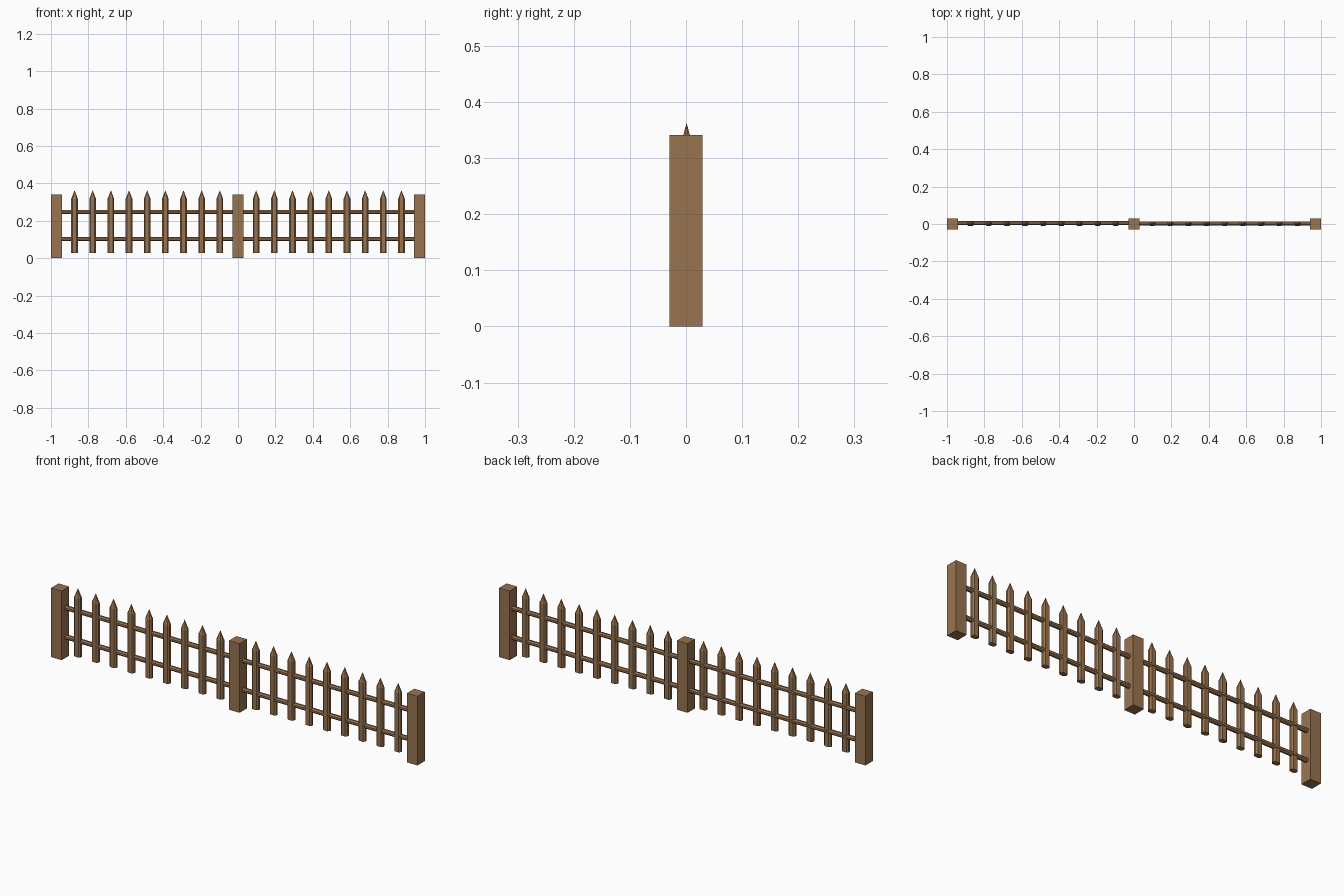
import bpy, bmesh, math

if "Cube" in bpy.data.objects:
    bpy.data.objects.remove(bpy.data.objects["Cube"])

wood = bpy.data.materials.new("brown_wood")
wood.diffuse_color = (0.32, 0.175, 0.08, 1)
wood.use_nodes = True
wood.node_tree.nodes["Principled BSDF"].inputs["Base Color"].default_value = wood.diffuse_color


def make(name, bm):
    bmesh.ops.recalc_face_normals(bm, faces=bm.faces)
    me = bpy.data.meshes.new(name)
    bm.to_mesh(me)
    bm.free()
    me.materials.append(wood)
    ob = bpy.data.objects.new(name, me)
    bpy.context.collection.objects.link(ob)
    return ob


def post(name, x):
    bm = bmesh.new()
    bmesh.ops.create_cube(bm, size=1)
    for v in bm.verts:
        v.co = (x + v.co.x * 0.058, v.co.y * 0.058, (v.co.z + 0.5) * 0.341)
    make(name, bm)


def rail(name, x0, x1, y, z, r=0.0115, n=8):
    bm = bmesh.new()
    ends = []
    for x in (x0, x1):
        ends.append([bm.verts.new((x, y + r * math.cos((i + 0.5) * math.tau / n),
                                   z + r * math.sin((i + 0.5) * math.tau / n))) for i in range(n)])
    for i in range(n):
        j = (i + 1) % n
        bm.faces.new((ends[0][i], ends[0][j], ends[1][j], ends[1][i]))
    for e in ends:
        bm.faces.new(e)
    make(name, bm)


def picket(name, x, y=0.001):
    # flat board with chamfered corners and a pointed tip
    w, d = 0.018, 0.0125
    outline = [(w, d * .4), (w * .6, d), (-w * .6, d), (-w, d * .4),
               (-w, -d * .4), (-w * .6, -d), (w * .6, -d), (w, -d * .4)]
    bm = bmesh.new()
    rings = []
    for z, s in ((0.027, 1), (0.318, 1), (0.323, 0.85)):
        rings.append([bm.verts.new((x + px * s, y + py * s, z)) for px, py in outline])
    tip = bm.verts.new((x, y, 0.363))
    for i in range(8):
        j = (i + 1) % 8
        for a, b in zip(rings, rings[1:]):
            bm.faces.new((a[i], a[j], b[j], b[i]))
        bm.faces.new((rings[-1][i], rings[-1][j], tip))
    bm.faces.new(rings[0])
    make(name, bm)


# three square posts
for name, x in (("left_post", -0.971), ("middle_post", 0), ("right_post", 0.971)):
    post(name, x)

# two round rails in each bay
for side, x0, x1, y in (("left", -0.96, -0.01, 0.005), ("right", 0.01, 0.96, 0.002)):
    rail(side + "_upper_rail", x0, x1, y, 0.246)
    rail(side + "_lower_rail", x0, x1, y, 0.102)

# nine pickets in each bay
for k in range(1, 10):
    picket(f"left_picket_{k}", -0.0971 * k)
    picket(f"right_picket_{k}", 0.0971 * k)
